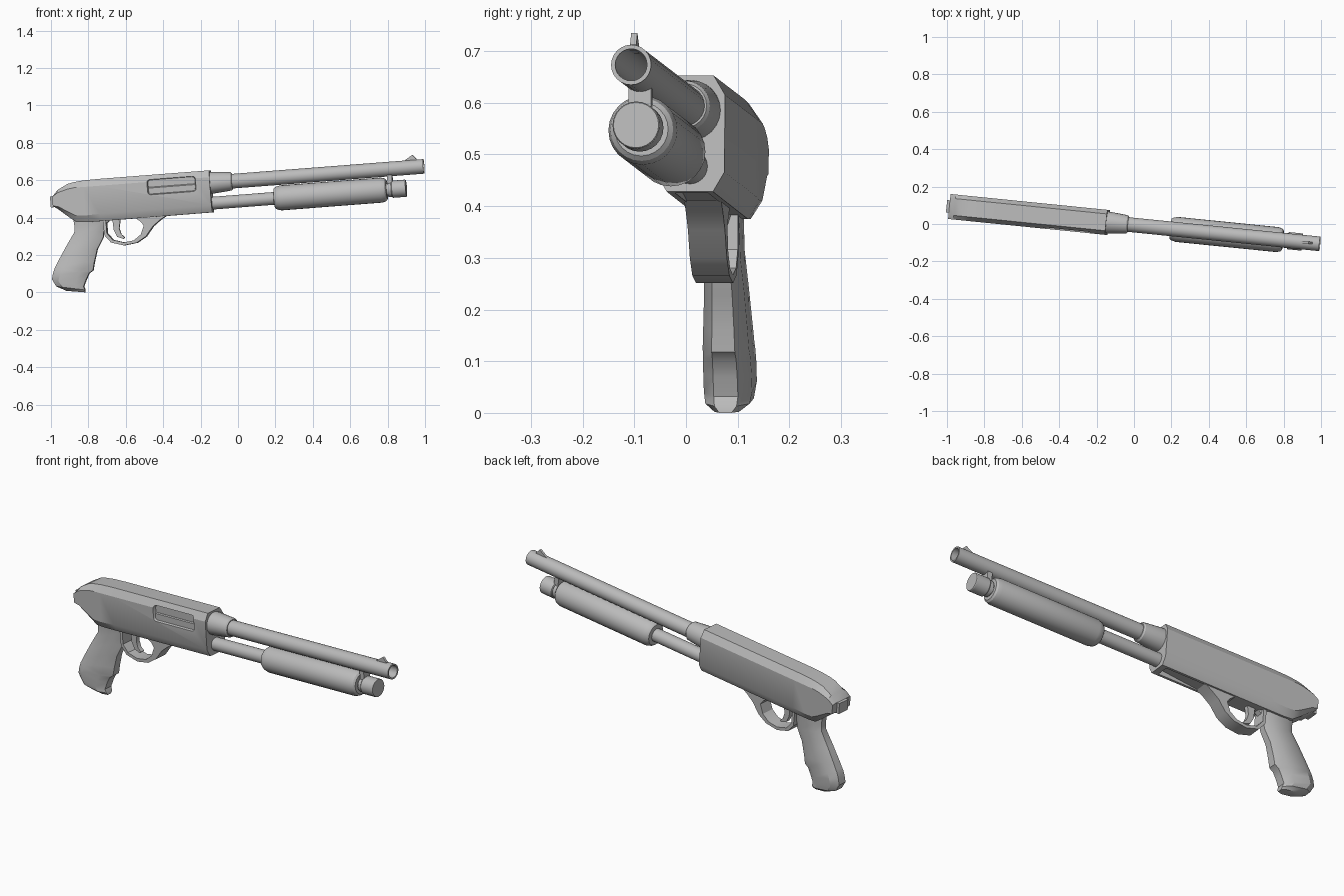
import bpy, bmesh
from math import sin, cos, pi, radians
from mathutils import Matrix

cube = bpy.data.objects.get("Cube")
if cube:
    bpy.data.objects.remove(cube, do_unlink=True)

# Everything is built along x, then yawed and pitched into its pose
POSE = (Matrix.Translation((0, -0.006, 0)) @ Matrix.Rotation(radians(-5.76), 4, 'Z')
        @ Matrix.Rotation(radians(-4.4), 4, 'Y'))
HALF = 0.067       # half width of the receiver
BARREL_Z = 0.595
TUBE_Z = 0.486

grey = bpy.data.materials.new("plain grey")
grey.use_nodes = True
grey.diffuse_color = (0.5, 0.5, 0.5, 1)
grey.node_tree.nodes["Principled BSDF"].inputs["Base Color"].default_value = (0.5, 0.5, 0.5, 1)


def loft(name, rings):
    """Skin a row of equal rings and cap both ends."""
    bm = bmesh.new()
    rows = [[bm.verts.new(p) for p in ring] for ring in rings]
    n = len(rows[0])
    for r, s in zip(rows, rows[1:]):
        for i in range(n):
            j = (i + 1) % n
            bm.faces.new((r[i], r[j], s[j], s[i]))
    bm.faces.new(rows[0])
    bm.faces.new(rows[-1])
    bmesh.ops.recalc_face_normals(bm, faces=bm.faces)
    mesh = bpy.data.meshes.new(name)
    bm.to_mesh(mesh)
    bm.free()
    mesh.materials.append(grey)
    ob = bpy.data.objects.new(name, mesh)
    bpy.context.collection.objects.link(ob)
    ob.matrix_world = POSE
    return ob


def turned(name, z, profile, sides=24):
    """Round part on the x axis at height z from (x, radius) pairs."""
    angles = [2 * pi * i / sides for i in range(sides)]
    return loft(name, [[(x, r * cos(t), z + r * sin(t)) for t in angles] for x, r in profile])


def strip(name, pairs, half):
    """Band of constant width between paired outer and inner points."""
    return loft(name, [[(a, -half, b), (a, half, b), (c, half, d), (c, -half, d)]
                       for a, b, c, d in pairs])


def block(name, x0, x1, half, z0, z1):
    return strip(name, [(x0, z0, x0, z1), (x1, z0, x1, z1)], half)


def cut(target, cutter):
    cutter.hide_render = True
    mod = target.modifiers.new("cut", 'BOOLEAN')
    mod.operation = 'DIFFERENCE'
    mod.object = cutter
    bpy.context.view_layer.objects.active = target
    target.select_set(True)
    bpy.ops.object.modifier_apply(modifier=mod.name)
    target.select_set(False)
    bpy.data.objects.remove(cutter, do_unlink=True)


def rounded_rect(x0, x1, z0, z1, y, r):
    corners = [(x1 - r, z1 - r), (x0 + r, z1 - r), (x0 + r, z0 + r), (x1 - r, z0 + r)]
    return [(x + r * cos(t), y, z + r * sin(t))
            for k, (x, z) in enumerate(corners)
            for t in [(k + s / 3) * pi / 2 for s in range(4)]]


# Receiver: chamfered section (x, top, upper chamfer, lower chamfer, bottom)
sections = [
    (-0.10, 0.662, 0.625, 0.475, 0.437), (-0.70, 0.662, 0.625, 0.475, 0.436),
    (-0.78, 0.660, 0.625, 0.472, 0.436), (-0.83, 0.655, 0.625, 0.475, 0.440),
    (-0.865, 0.648, 0.62, 0.495, 0.466), (-0.92, 0.620, 0.605, 0.53, 0.513),
    (-0.95, 0.588, 0.585, 0.537, 0.535)]
FLAT = 0.045
receiver = loft("receiver", [
    [(x, -FLAT, t), (x, FLAT, t), (x, HALF, tc), (x, HALF, bc),
     (x, FLAT, b), (x, -FLAT, b), (x, -HALF, bc), (x, -HALF, tc)]
    for x, t, tc, bc, b in sections])

# Ejection port in the right side, with the bolt inside
cut(receiver, loft("port_cutter", [
    rounded_rect(-0.442, -0.170, 0.550, 0.645, -0.085, 0.018),
    rounded_rect(-0.432, -0.180, 0.560, 0.635, -0.052, 0.014)]))
bolt = loft("bolt", [[(x, -0.045, 0.56), (x, -0.057, 0.56), (x, -0.057, 0.592),
                      (x, -0.053, 0.597), (x, -0.045, 0.597)] for x in (-0.431, -0.181)])

# Loading port with a sloping floor under the receiver
cut(receiver, strip("loading_cutter", [(-0.36, 0.42, -0.36, 0.440),
                                       (-0.13, 0.42, -0.13, 0.465)], 0.032))

block("rear_tang", -0.965, -0.92, 0.033, 0.530, 0.588)

# Barrel with open bore, and its collar
turned("barrel", BARREL_Z, [(-0.12, 0.039), (1.047, 0.039), (1.047, 0.031), (0.5, 0.031)])
turned("barrel_collar", BARREL_Z, [(-0.12, 0.059), (-0.085, 0.058), (-0.01, 0.051),
                                   (0.008, 0.049), (0.015, 0.043)])
strip("front_sight", [(0.946, 0.625, 0.946, 0.634), (0.991, 0.625, 0.991, 0.661),
                      (1.011, 0.625, 1.011, 0.637)], 0.006)

# Magazine tube, sliding fore grip, end cap and barrel bracket
turned("magazine_tube", TUBE_Z, [(-0.12, 0.034), (0.87, 0.034)])
turned("fore_grip", TUBE_Z, [(0.233, 0.044), (0.235, 0.054), (0.245, 0.061), (0.268, 0.067),
                             (0.812, 0.067), (0.832, 0.061), (0.840, 0.052), (0.840, 0.036)])
turned("bracket_ring", TUBE_Z, [(0.846, 0.040), (0.868, 0.040)])
block("barrel_bracket", 0.848, 0.874, 0.022, 0.50, 0.575)
turned("tube_cap", TUBE_Z, [(0.866, 0.043), (0.870, 0.046), (0.941, 0.046), (0.944, 0.044)])

# Pistol grip: back and front point of each section, and half width
grip = [
    (-0.851, 0.468, -0.647, 0.447, 0.034), (-0.848, 0.424, -0.688, 0.407, 0.034),
    (-0.851, 0.387, -0.698, 0.348, 0.035), (-0.900, 0.316, -0.735, 0.287, 0.039),
    (-0.943, 0.249, -0.756, 0.219, 0.043), (-0.962, 0.218, -0.766, 0.177, 0.045),
    (-0.971, 0.203, -0.788, 0.163, 0.046), (-0.981, 0.178, -0.806, 0.132, 0.047),
    (-0.989, 0.146, -0.823, 0.095, 0.047), (-0.970, 0.107, -0.817, 0.076, 0.043),
    (-0.918, 0.079, -0.817, 0.063, 0.024)]
rings = []
for bx, bz, fx, fz, w in grip:
    outline = [(0, 0.5), (0.22, 1), (0.75, 1), (1, 0.5)]
    side = [(bx + (fx - bx) * t, w * k, bz + (fz - bz) * t) for t, k in outline]
    rings.append(side + [(x, -y, z) for x, y, z in reversed(side)])
loft("pistol_grip", rings)

# Trigger guard loop and trigger (outer point, inner point)
strip("trigger_guard", [
    (-0.692, 0.440, -0.675, 0.440), (-0.689, 0.359, -0.675, 0.369),
    (-0.657, 0.318, -0.646, 0.331), (-0.589, 0.297, -0.588, 0.313),
    (-0.518, 0.306, -0.533, 0.320), (-0.467, 0.336, -0.493, 0.349),
    (-0.426, 0.387, -0.474, 0.395), (-0.385, 0.418, -0.490, 0.418),
    (-0.347, 0.440, -0.519, 0.440)], 0.036)
strip("trigger", [
    (-0.642, 0.441, -0.599, 0.440), (-0.639, 0.382, -0.609, 0.390),
    (-0.623, 0.346, -0.600, 0.357), (-0.591, 0.332, -0.583, 0.340)], 0.012)

# Smooth shading with sharp edges kept
bpy.ops.object.select_all(action='DESELECT')
for ob in bpy.context.collection.objects:
    if ob.type == 'MESH' and grey.name in ob.data.materials:
        ob.select_set(True)
        bpy.context.view_layer.objects.active = ob
bpy.ops.object.shade_smooth_by_angle(angle=radians(30))
